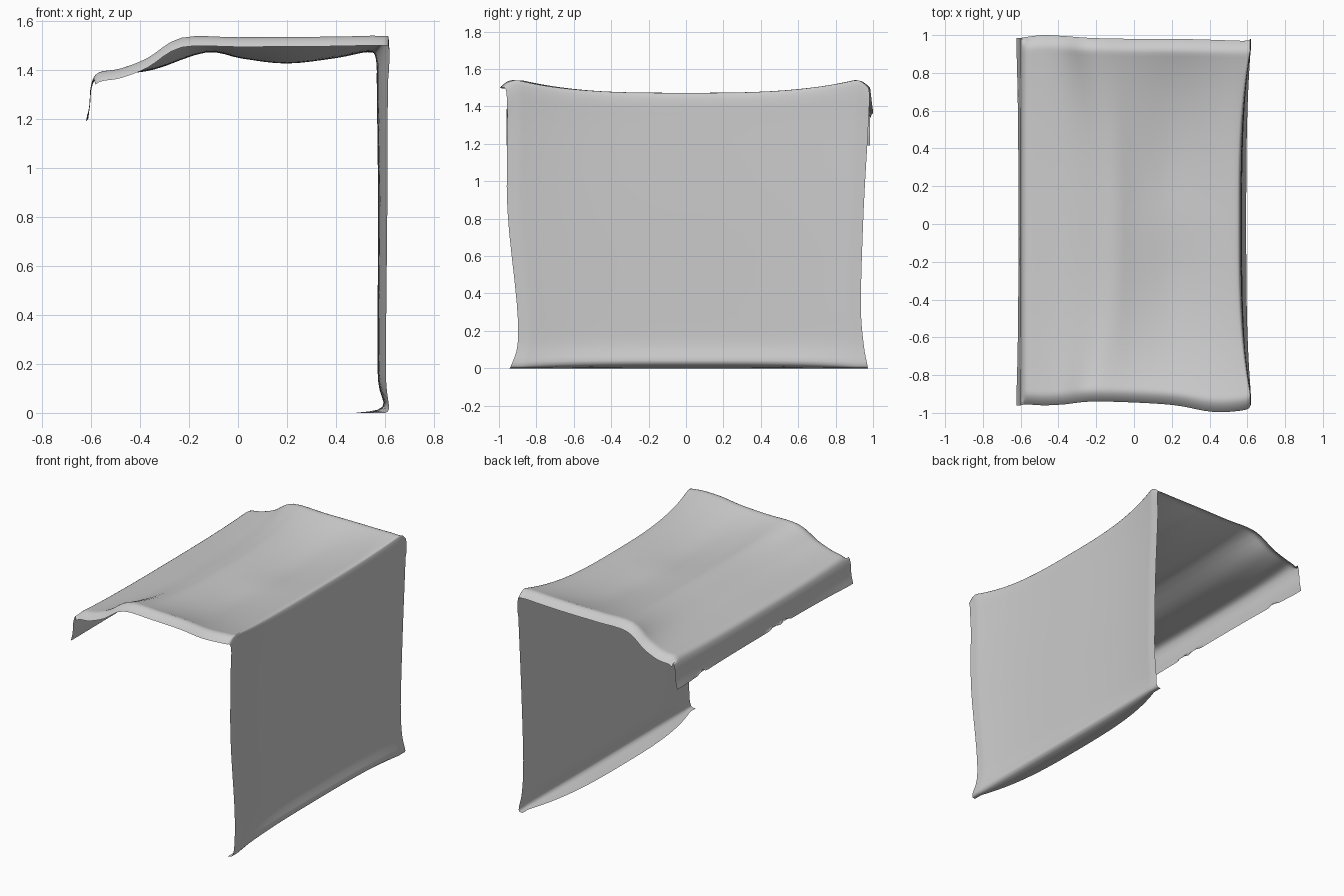
import bpy, bmesh, math

if "Cube" in bpy.data.objects:
    bpy.data.objects.remove(bpy.data.objects["Cube"])

# Cross-section of the draped cloth, from the front lip over the top to the foot.
# Each row: x, z near the ends | x, z in the middle | y of the two end edges
PROFILE = [
    (-.622, 1.19, -.612, 1.20, -.96, .985),
    (-.608, 1.25, -.604, 1.26, -.96, .985),
    (-.600, 1.34, -.597, 1.33, -.96, .985),
    (-.570, 1.390, -.570, 1.370, -.955, .99),
    (-.480, 1.407, -.480, 1.383, -.96, 1.0),
    (-.370, 1.450, -.340, 1.403, -.955, .995),
    (-.230, 1.533, -.130, 1.472, -.94, .985),
    (.000, 1.535, .020, 1.445, -.945, .98),
    (.220, 1.536, .200, 1.423, -.96, .98),
    (.420, 1.538, .400, 1.448, -.995, .975),
    (.585, 1.540, .530, 1.473, -.985, .97),
    (.617, 1.515, .563, 1.445, -.96, .98),
    (.612, 1.30, .567, 1.30, -.955, .975),
    (.610, .85, .572, .85, -.955, .95),
    (.605, .35, .570, .35, -.905, .935),
    (.605, .13, .572, .13, -.90, .95),
    (.616, .015, .590, .025, -.935, .97),
    (.585, .000, .480, .000, -.945, .972),
]


def catmull(a, b, c, d, t):
    return [.5 * (2 * q + (r - p) * t + (2 * p - 5 * q + 4 * r - s) * t * t
                  + (3 * q - p - 3 * r + s) * t ** 3) for p, q, r, s in zip(a, b, c, d)]


def smooth_rows(rows, steps):
    n, out = len(rows), []
    for i in range(n - 1):
        for k in range(steps):
            out.append(catmull(rows[max(i - 1, 0)], rows[i], rows[i + 1],
                               rows[min(i + 2, n - 1)], k / steps))
    return out + [list(rows[-1])]


def cloth_point(row, t, hem):
    ex, ez, mx, mz, y0, y1 = row
    a = abs(t)
    w = min(1, a / .93) ** 3
    x, z = mx + (ex - mx) * w, mz + (ez - mz) * w
    y = a * y1 if t > 0 else a * y0
    # end edges of the top roll over and droop
    roll = max(0, (a - .93) / .07)
    if ez > 1.38:
        z -= .04 * roll ** 2
    # shallow centre rise in the sagging top
    if mz > 1.40:
        z += .008 * math.exp(-((mx - .2) / .15) ** 2 - (y / .2) ** 2)
    # small notches in the front hem
    if hem:
        for centre, depth in ((-.22, .05), (-.1, .035), (.7, .03)):
            z += depth * max(0, 1 - abs(y - centre) / .04)
    return x, y, max(0, z)


# Loft the cloth sheet
rows = smooth_rows(PROFILE, 4)
stations = [math.sin(math.pi / 2 * (-1 + 2 * j / 72)) for j in range(73)]
bm = bmesh.new()
grid = [[bm.verts.new(cloth_point(r, t, i == 0)) for t in stations]
        for i, r in enumerate(rows)]
for lower, upper in zip(grid, grid[1:]):
    for j in range(len(stations) - 1):
        bm.faces.new((lower[j], upper[j], upper[j + 1], lower[j + 1]))
mesh = bpy.data.meshes.new("draped_cloth")
bm.to_mesh(mesh)
bm.free()
cloth = bpy.data.objects.new("draped_cloth", mesh)
bpy.context.collection.objects.link(cloth)
for p in mesh.polygons:
    p.use_smooth = True
